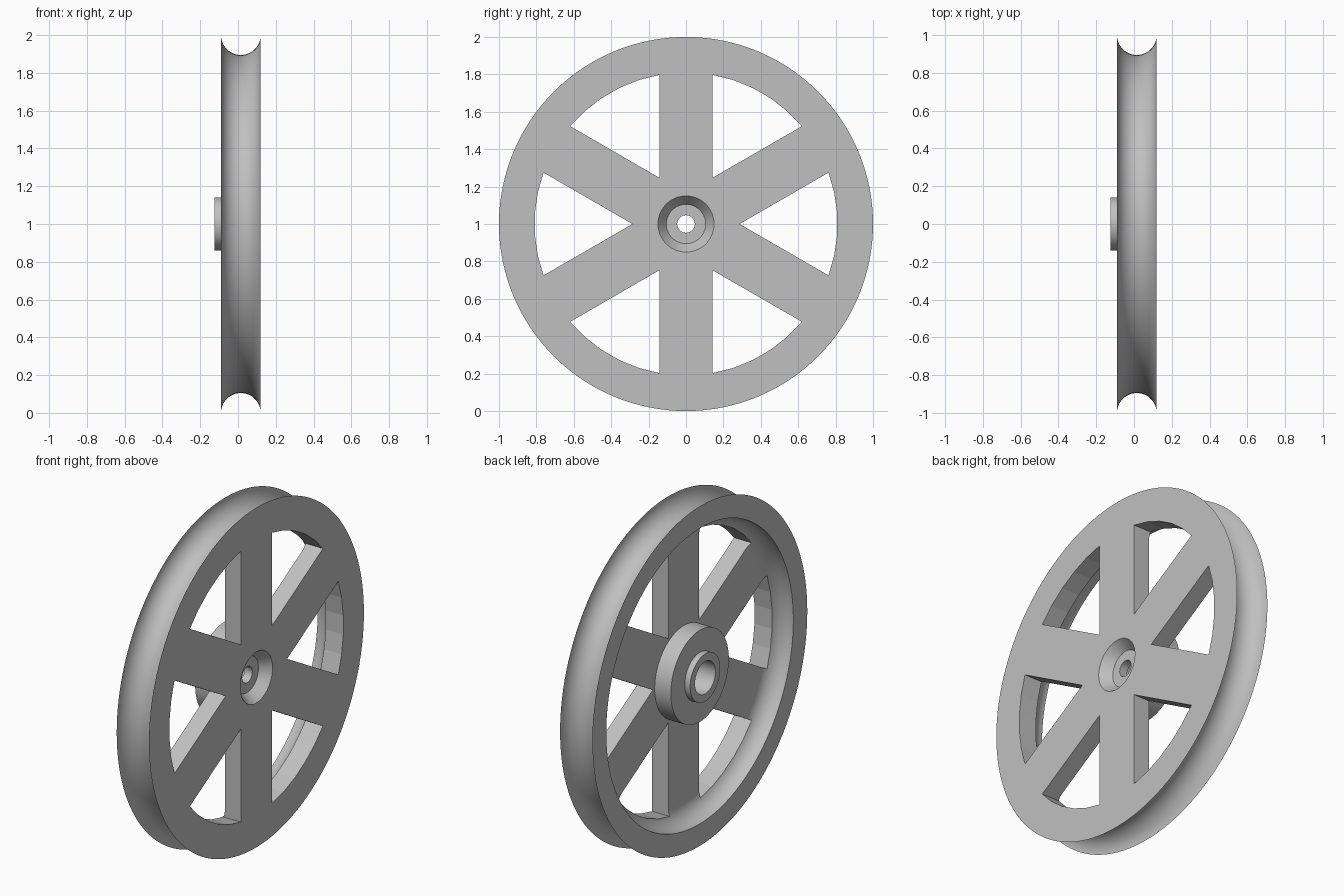
import bpy
import bmesh
from math import sin, cos, asin, pi, radians
from mathutils import Matrix, Vector

cube = bpy.data.objects.get("Cube")
if cube:
    bpy.data.objects.remove(cube, do_unlink=True)

CENTRE = Vector((0, 0, 1))
FRONT, BACK = 0.12, -0.09      # rim faces along the axle
MIDDLE = (FRONT + BACK) / 2    # groove centre, also rear face of the spokes
ARC = (FRONT - BACK) / 2       # groove and cove radius
WINDOW_R, SPOKE_HALF = 0.81, 0.143
HUB_R, SEAM_R = 0.27, 0.2

grey = bpy.data.materials.new("light_grey")
grey.use_nodes = True
colour = (0.53, 0.53, 0.53, 1)
grey.diffuse_color = colour
grey.node_tree.nodes["Principled BSDF"].inputs["Base Color"].default_value = colour


def make_object(name, bm):
    bmesh.ops.recalc_face_normals(bm, faces=bm.faces)
    mesh = bpy.data.meshes.new(name)
    bm.to_mesh(mesh)
    bm.free()
    mesh.materials.append(grey)
    obj = bpy.data.objects.new(name, mesh)
    bpy.context.collection.objects.link(obj)
    return obj


def arc(x, r, radius, start, end, steps):
    """Points (x, r) along an arc in the profile plane."""
    angles = [radians(start + (end - start) * i / steps) for i in range(steps + 1)]
    return [(x + radius * cos(a), r + radius * sin(a)) for a in angles]


def lathe(name, profile, steps=128):
    """Revolve a closed (x, r) profile about the axle."""
    bm = bmesh.new()
    rings = []
    for i in range(steps):
        a = 2 * pi * i / steps
        rings.append([bm.verts.new(CENTRE + Vector((x, r * cos(a), r * sin(a))))
                      for x, r in profile])
    count = len(profile)
    for i in range(steps):
        one, two = rings[i], rings[(i + 1) % steps]
        for j in range(count):
            k = (j + 1) % count
            bm.faces.new((one[j], one[k], two[k], two[j]))
    return make_object(name, bm)


def smooth(obj):
    bpy.ops.object.select_all(action="DESELECT")
    obj.select_set(True)
    bpy.context.view_layer.objects.active = obj
    bpy.ops.object.shade_smooth_by_angle(angle=radians(7))


# Rim with a round groove outside and a cove behind, plus the spoke disc
cove_r = 0.87 - ARC
rim_profile = [(FRONT, SEAM_R)]
rim_profile += arc(MIDDLE, 1.0, ARC, 0, -180, 32)
rim_profile += arc(BACK, cove_r, ARC, 90, 0, 16)
rim_profile += [(MIDDLE, SEAM_R)]
wheel = lathe("rim_and_spokes", rim_profile)

# Six windows between the spokes
bm = bmesh.new()
half_angle = pi / 6 - asin(SPOKE_HALF / WINDOW_R)
facets = 5
for n in range(6):
    mid = n * pi / 3
    apex = SPOKE_HALF / sin(pi / 6)
    outline = [(apex, mid)]
    outline += [(WINDOW_R, mid + half_angle * (2 * i / facets - 1))
                for i in range(facets + 1)]
    base = [bm.verts.new(CENTRE + Vector((-0.3, r * cos(a), r * sin(a))))
            for r, a in outline]
    face = bm.faces.new(base)
    out = bmesh.ops.extrude_face_region(bm, geom=[face])
    top = [v for v in out["geom"] if isinstance(v, bmesh.types.BMVert)]
    bmesh.ops.translate(bm, verts=top, vec=(0.6, 0, 0))
cutter = make_object("window_cutter", bm)
cutter.hide_render = True

cut = wheel.modifiers.new("windows", "BOOLEAN")
cut.operation = "DIFFERENCE"
cut.solver = "EXACT"
cut.object = cutter
bpy.context.view_layer.objects.active = wheel
bpy.ops.object.modifier_apply(modifier=cut.name)
bpy.data.objects.remove(cutter, do_unlink=True)

# Hub: stepped boss behind, tapered recess in front, axle bore
hub = lathe("hub", [
    (FRONT, SEAM_R), (FRONT, 0.15), (0.06, 0.105), (0.06, 0.047),
    (0.01, 0.047), (0.01, 0.095), (-0.125, 0.095), (-0.125, 0.14),
    (BACK, 0.14), (BACK, HUB_R), (MIDDLE, HUB_R), (MIDDLE, SEAM_R),
])

for part in (wheel, hub):
    smooth(part)
